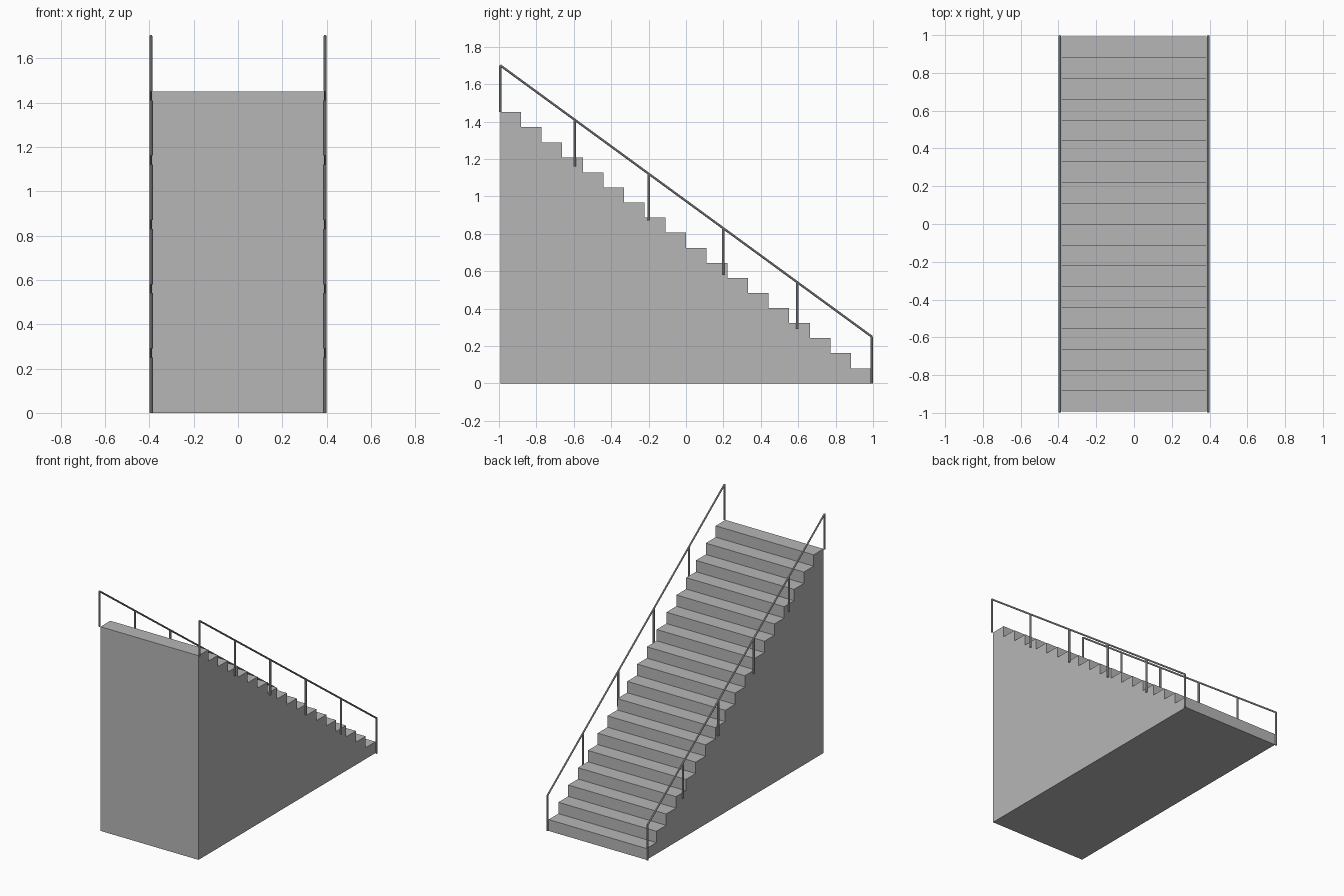
import bpy, bmesh
from mathutils import Vector

cube = bpy.data.objects.get("Cube")
if cube:
    bpy.data.objects.remove(cube, do_unlink=True)

STEPS, HEIGHT, HALF_LEN, HALF_WIDTH = 18, 1.45, 0.993, 0.385
RAIL_X, RAIL_LIFT, SPANS = 0.393, 0.25, 5

grey = bpy.data.materials.new("plain_grey")
grey.use_nodes = True
colour = (0.47, 0.47, 0.47, 1)
grey.diffuse_color = colour
grey.node_tree.nodes["Principled BSDF"].inputs["Base Color"].default_value = colour


def add_object(name, bm):
    bmesh.ops.recalc_face_normals(bm, faces=bm.faces)
    mesh = bpy.data.meshes.new(name)
    bm.to_mesh(mesh)
    bm.free()
    mesh.materials.append(grey)
    obj = bpy.data.objects.new(name, mesh)
    bpy.context.collection.objects.link(obj)
    return obj


def add_bar(name, start, end, radius):
    """Slim round bar between two points."""
    axis = end - start
    bm = bmesh.new()
    bmesh.ops.create_cone(bm, cap_ends=True, segments=8, radius1=radius,
                          radius2=radius, depth=axis.length)
    obj = add_object(name, bm)
    obj.location = (start + end) / 2
    obj.rotation_euler = axis.to_track_quat("Z", "Y").to_euler()
    return obj


# Solid staircase: stepped side profile extruded across the width
run, rise = 2 * HALF_LEN / STEPS, HEIGHT / STEPS
profile = [(HALF_LEN, 0), (-HALF_LEN, 0)]
for i in range(STEPS):
    z = HEIGHT - i * rise
    profile += [(-HALF_LEN + i * run, z), (-HALF_LEN + (i + 1) * run, z)]
bm = bmesh.new()
side = bm.faces.new([bm.verts.new((-HALF_WIDTH, y, z)) for y, z in profile])
sweep = bmesh.ops.extrude_face_region(bm, geom=[side], use_keep_orig=True)
moved = [v for v in sweep["geom"] if isinstance(v, bmesh.types.BMVert)]
bmesh.ops.translate(bm, verts=moved, vec=(2 * HALF_WIDTH, 0, 0))
add_object("staircase", bm)

# Handrails and posts on both sides
lift = Vector((0, 0, RAIL_LIFT))
for label, sign in (("left", 1), ("right", -1)):
    high = Vector((sign * RAIL_X, -HALF_LEN, HEIGHT))
    low = Vector((sign * RAIL_X, HALF_LEN, 0))
    add_bar(label + "_handrail", high + lift, low + lift, 0.006)
    for i in range(SPANS + 1):
        foot = high.lerp(low, i / SPANS)
        add_bar(f"{label}_post_{i + 1}", foot, foot + lift, 0.007)
